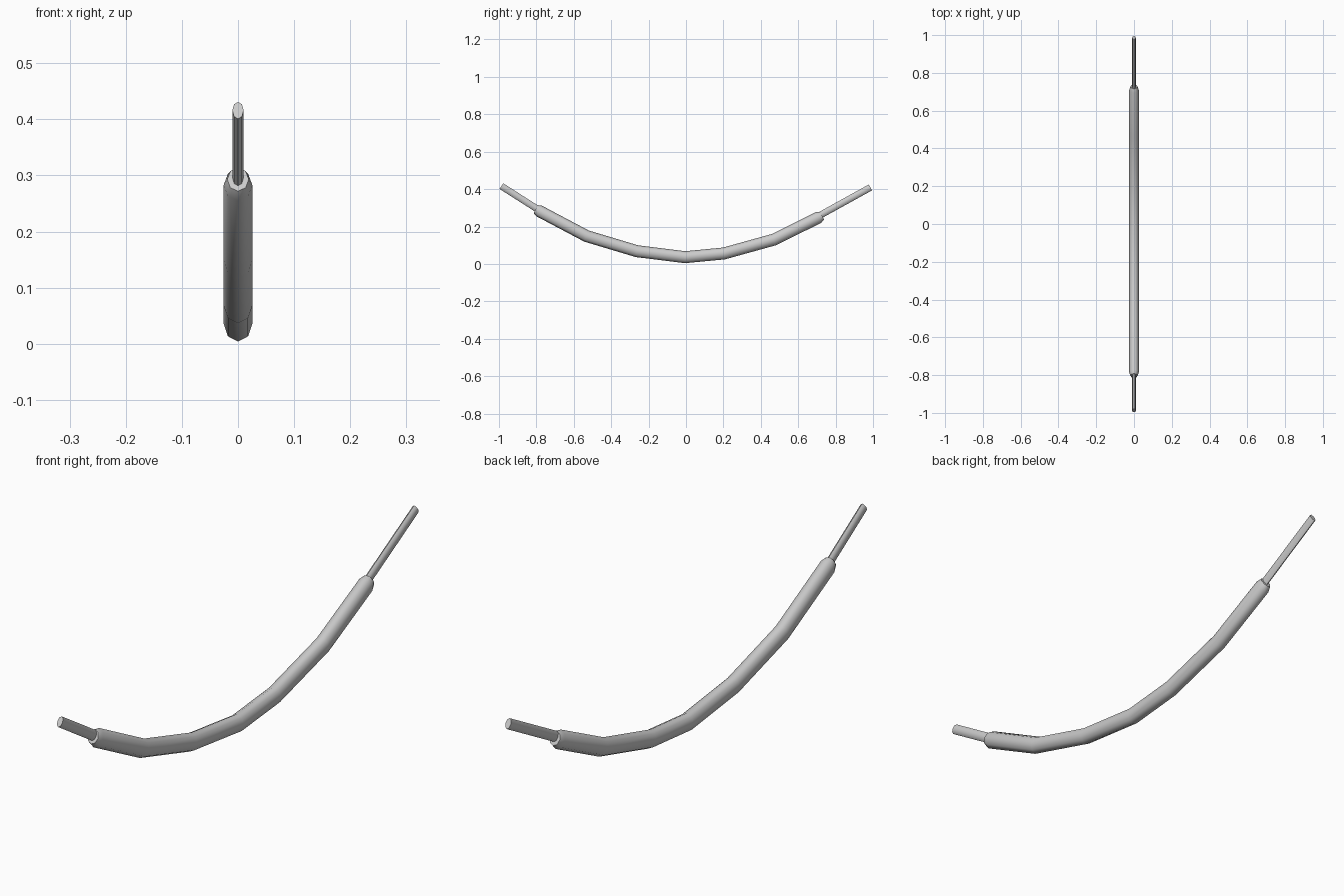
import bpy, bmesh, math
from mathutils import Vector

if "Cube" in bpy.data.objects:
    bpy.data.objects.remove(bpy.data.objects["Cube"])


def sweep(name, path, half_width, half_depth, sides=8):
    """Sweep an elliptical section along (y, z, scale) points in the x = 0 plane."""
    bm = bmesh.new()
    pts = [Vector((0, y, z)) for y, z, s in path]
    rings = []
    for i, p in enumerate(pts):
        # section lies across the average direction of the neighbouring spans
        before = (p - pts[i - 1]).normalized() if i else Vector()
        after = (pts[i + 1] - p).normalized() if i < len(pts) - 1 else Vector()
        along = (before + after).normalized()
        up = Vector((0, -along.z, along.y))
        s = path[i][2]
        ring = []
        for k in range(sides):
            a = 2 * math.pi * k / sides
            ring.append(bm.verts.new(p + Vector((math.cos(a) * half_width * s, 0, 0))
                                     + up * math.sin(a) * half_depth * s))
        rings.append(ring)
    for r0, r1 in zip(rings, rings[1:]):
        for k in range(sides):
            n = (k + 1) % sides
            bm.faces.new((r0[k], r0[n], r1[n], r1[k]))
    bm.faces.new(rings[0])
    bm.faces.new(rings[-1])
    bmesh.ops.recalc_face_normals(bm, faces=bm.faces[:])
    mesh = bpy.data.meshes.new(name)
    bm.to_mesh(mesh)
    bm.free()
    obj = bpy.data.objects.new(name, mesh)
    bpy.context.collection.objects.link(obj)
    bpy.ops.object.select_all(action='DESELECT')
    obj.select_set(True)
    bpy.context.view_layer.objects.active = obj
    bpy.ops.object.shade_smooth_by_angle(angle=math.radians(60))
    return obj


# thick curved sleeve with narrowed ends
sweep("curved_sleeve", [
    (-0.803, 0.293, 0.75), (-0.785, 0.283, 1), (-0.532, 0.149, 1),
    (-0.262, 0.068, 1), (-0.005, 0.036, 1), (0.203, 0.056, 1),
    (0.470, 0.130, 1), (0.708, 0.248, 1), (0.727, 0.258, 0.75)],
    0.0255, 0.032)

# thin straight rods coming out of both ends
sweep("front_rod", [(-0.780, 0.284, 1), (-0.987, 0.416, 1)], 0.010, 0.018)
sweep("back_rod", [(0.700, 0.251, 1), (0.986, 0.409, 1)], 0.010, 0.018)
